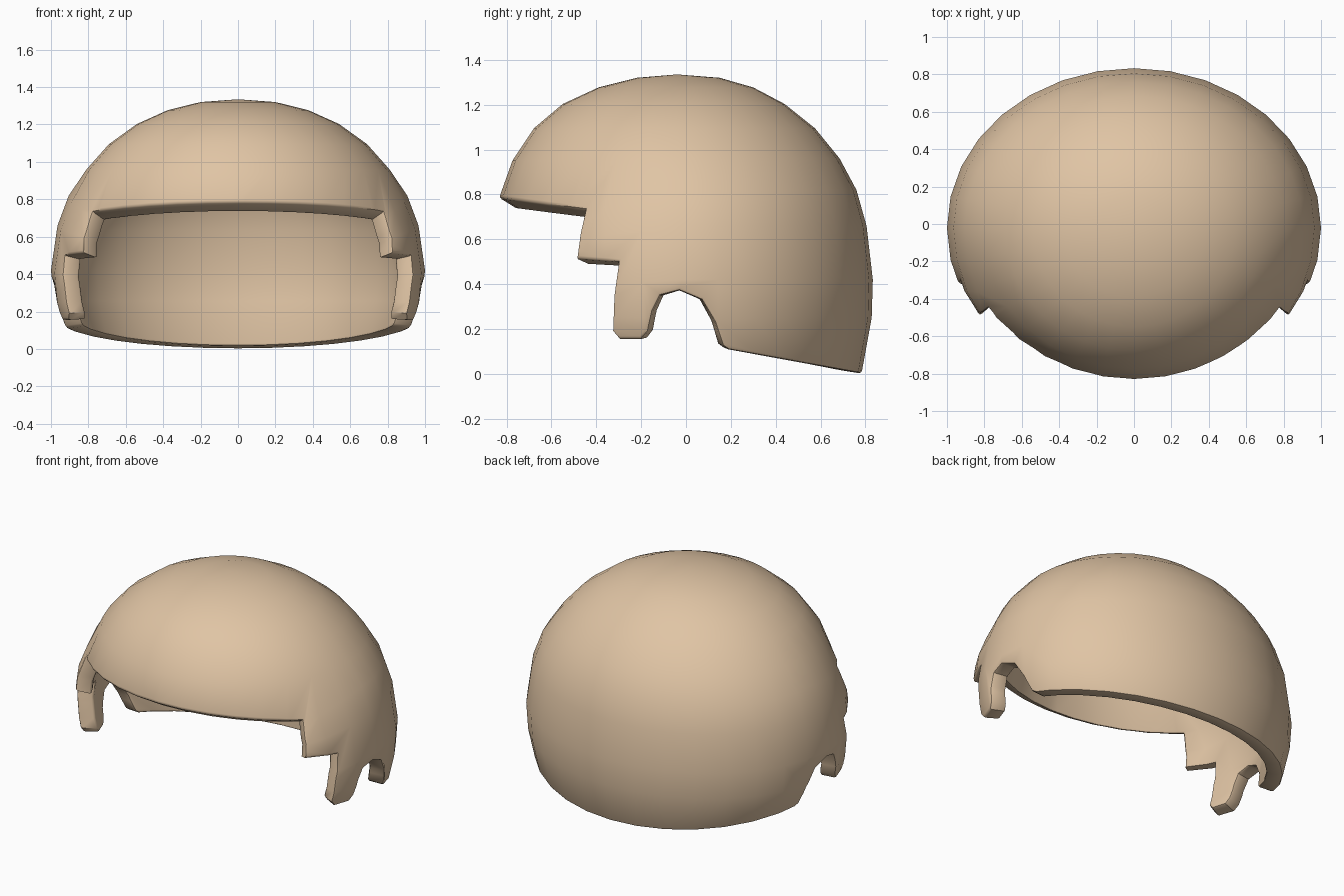
import bpy, bmesh, math
from mathutils import Vector

if "Cube" in bpy.data.objects:
    bpy.data.objects.remove(bpy.data.objects["Cube"])

SEGMENTS = 32
THICKNESS = 0.10

# dome rings: height, half width, front y, back y, drop towards the front
RINGS = [
    (1.320, 0.200, -0.220, 0.150, 0.0),
    (1.277, 0.375, -0.390, 0.300, 0.0),
    (1.203, 0.540, -0.550, 0.440, 0.0),
    (1.095, 0.690, -0.678, 0.575, 0.0),
    (0.960, 0.810, -0.774, 0.685, 0.01),
    (0.820, 0.905, -0.917, 0.760, 0.27),
    (0.660, 0.965, -0.910, 0.805, 0.15),
    (0.420, 1.000, -0.900, 0.833, 0.10),
    (0.250, 0.985, -0.890, 0.828, 0.0),
    (-0.150, 0.890, -0.850, 0.755, 0.0),
    (-0.300, 0.840, -0.800, 0.720, 0.0),
]

# side outline (y, z) of everything cut away below the shell
CUT = [
    (-1.3, 0.845), (-0.83, 0.785), (-0.45, 0.735),              # brow
    (-0.474, 0.63), (-0.49, 0.515), (-0.303, 0.500),            # stepped temple
    (-0.324, 0.35), (-0.33, 0.19), (-0.30, 0.155), (-0.20, 0.155),  # cheek tab
    (-0.17, 0.19), (-0.15, 0.28), (-0.115, 0.35), (-0.03, 0.372),  # ear arch
    (0.07, 0.33), (0.13, 0.23), (0.165, 0.125), (0.19, 0.108),
    (0.79, 0.0), (1.3, -0.09), (1.3, -0.7), (-1.3, -0.7),       # nape
]


def make_object(name, bm):
    bmesh.ops.recalc_face_normals(bm, faces=bm.faces)
    mesh = bpy.data.meshes.new(name)
    bm.to_mesh(mesh)
    bm.free()
    obj = bpy.data.objects.new(name, mesh)
    bpy.context.collection.objects.link(obj)
    return obj


def outward(p):
    """Smooth outward direction of the dome at a point."""
    dz = p.z - (0.4 + 0.35 * min(p.y, 0))
    return Vector((p.x, p.y / 0.69, dz / 0.9 * (1 if dz > 0 else 0.4))).normalized()


# closed dome: each ring is two half ellipses
bm = bmesh.new()
pole = bm.verts.new((0, -0.04, 1.335))
previous = None
for i, (z, a, front, back, drop) in enumerate(RINGS):
    # widest line shifts from the pole to the side
    yc = -0.02 + (0.5 * (front + back) + 0.02) * max(0, 1 - i / 5)
    ring = []
    for k in range(SEGMENTS):
        t = 2 * math.pi * k / SEGMENTS
        s = math.sin(t)
        depth = back - yc if s > 0 else yc - front
        ring.append(bm.verts.new((a * math.cos(t), yc + depth * s,
                                  z - drop * max(0, -s) ** 1.3)))
    for k in range(SEGMENTS):
        n = (k + 1) % SEGMENTS
        if previous:
            bm.faces.new((previous[k], ring[k], ring[n], previous[n]))
        else:
            bm.faces.new((pole, ring[k], ring[n]))
    previous = ring
bm.faces.new(previous)
shell = make_object("helmet_shell", bm)

# cutter prism across the full width
bm = bmesh.new()
sides = [[bm.verts.new((x, y, z)) for y, z in CUT] for x in (-1.5, 1.5)]
bm.faces.new(sides[0])
bm.faces.new(sides[1])
for k in range(len(CUT)):
    n = (k + 1) % len(CUT)
    bm.faces.new((sides[0][k], sides[0][n], sides[1][n], sides[1][k]))
cutter = make_object("opening_cutter", bm)
cutter.hide_render = True

bpy.context.view_layer.objects.active = shell
shell.select_set(True)
cut = shell.modifiers.new("Opening", 'BOOLEAN')
cut.operation = 'DIFFERENCE'
cut.solver = 'EXACT'
cut.object = cutter
bpy.ops.object.modifier_apply(modifier=cut.name)
bpy.data.objects.remove(cutter)

# drop the faces left by the cutter, so only the open skin remains
bm = bmesh.new()
bm.from_mesh(shell.data)
bm.normal_update()
flat = [f for f in bm.faces if abs(f.normal.x) < 0.005]
bmesh.ops.delete(bm, geom=flat, context='FACES')
# tidy slivers: rim points first, then inner points onto the rim
bmesh.ops.remove_doubles(bm, verts=[v for v in bm.verts if v.is_boundary], dist=0.02)
rim = [v for v in bm.verts if v.is_boundary]
near = bmesh.ops.find_doubles(bm, verts=bm.verts, keep_verts=rim, dist=0.03)
bmesh.ops.weld_verts(bm, targetmap=near["targetmap"])

# inner wall, joined to the skin by the rim faces
skin = set(bm.faces)
new = bmesh.ops.extrude_face_region(bm, geom=list(skin), use_keep_orig=True)["geom"]
inner = {g for g in new if isinstance(g, bmesh.types.BMFace)}
for v in [g for g in new if isinstance(g, bmesh.types.BMVert)]:
    v.co -= outward(v.co) * THICKNESS
inner_skin = {f for f in bm.faces
              if all(v in set(new) for v in f.verts)}
rim_faces = set(bm.faces) - skin - inner_skin
bmesh.ops.recalc_face_normals(bm, faces=bm.faces)

# softened rim edges
edges = [e for e in bm.edges if sum(f in rim_faces for f in e.link_faces) == 1]
bmesh.ops.bevel(bm, geom=edges, offset=0.013, offset_type='OFFSET', segments=2,
                profile=0.5, affect='EDGES', clamp_overlap=False)
bm.to_mesh(shell.data)
bm.free()
bpy.ops.object.shade_smooth_by_angle(angle=math.radians(40))

tan = bpy.data.materials.new("tan")
tan.diffuse_color = (0.745, 0.555, 0.373, 1)
tan.use_nodes = True
tan.node_tree.nodes["Principled BSDF"].inputs["Base Color"].default_value = tan.diffuse_color
shell.data.materials.clear()
shell.data.materials.append(tan)
